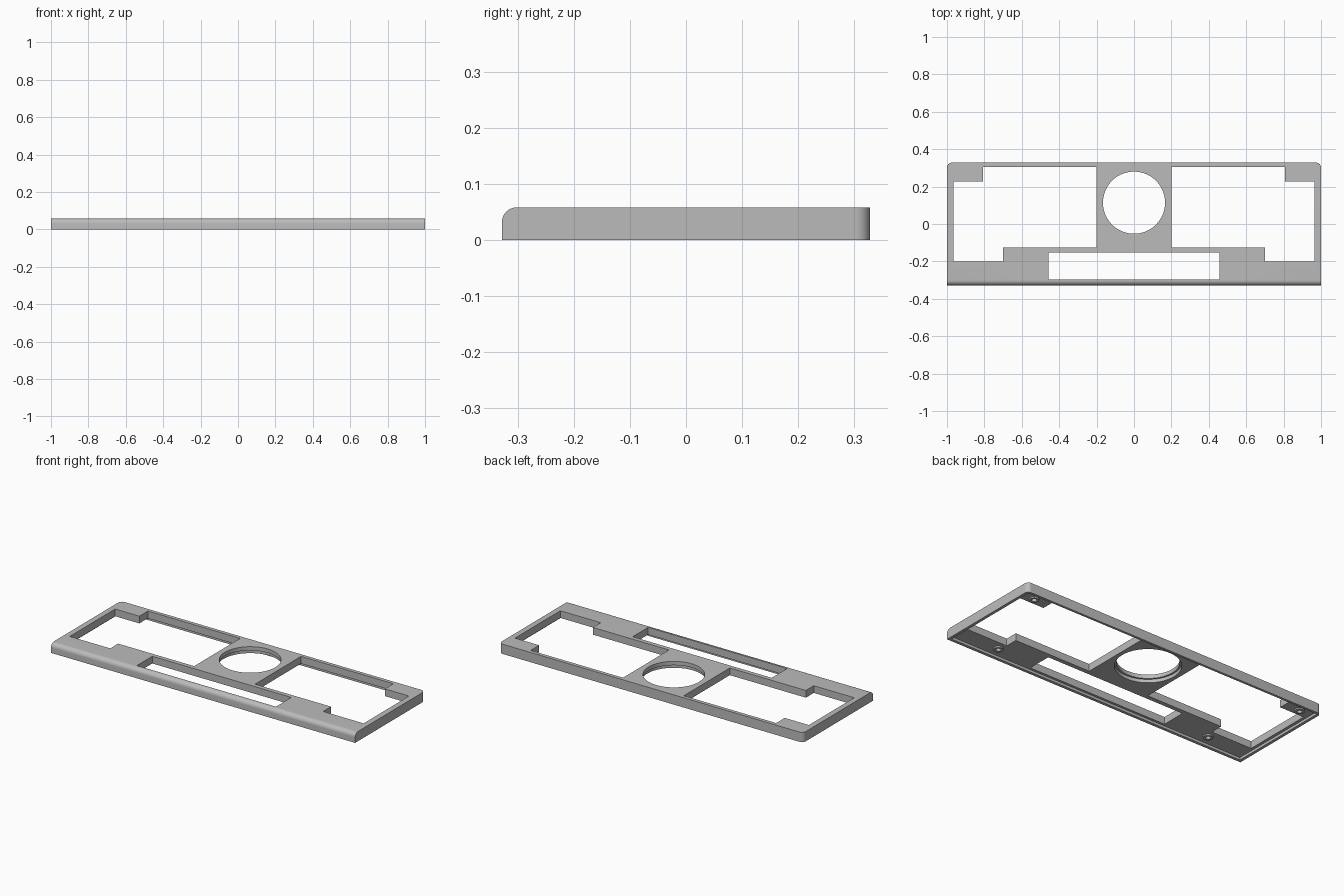
import bpy
import bmesh
from mathutils import Matrix

cube = bpy.data.objects.get("Cube")
if cube:
    bpy.data.objects.remove(cube, do_unlink=True)

W, D, H = 1.0, 0.328, 0.058     # half width, half depth, height
RECESS = 0.015                  # depth of the hollow underside
FILLET = 0.026

grey = bpy.data.materials.new("satin grey")
grey.use_nodes = True
grey.diffuse_color = (0.5, 0.5, 0.5, 1)
grey.node_tree.nodes["Principled BSDF"].inputs["Base Color"].default_value = (0.5, 0.5, 0.5, 1)


def add_object(name, bm):
    mesh = bpy.data.meshes.new(name)
    bm.to_mesh(mesh)
    bm.free()
    mesh.materials.append(grey)
    obj = bpy.data.objects.new(name, mesh)
    bpy.context.collection.objects.link(obj)
    return obj


def box(x0, x1, y0, y1, z0, z1):
    bm = bmesh.new()
    bmesh.ops.create_cube(bm, size=1)
    for v in bm.verts:
        v.co.x = x1 if v.co.x > 0 else x0
        v.co.y = y1 if v.co.y > 0 else y0
        v.co.z = z1 if v.co.z > 0 else z0
    return bm


def cylinder(x, y, z0, z1, r, sides):
    bm = bmesh.new()
    bmesh.ops.create_cone(bm, cap_ends=True, segments=sides, radius1=r, radius2=r,
                          depth=z1 - z0, matrix=Matrix.Translation((x, y, (z0 + z1) / 2)))
    return bm


def combine(target, bm, operation):
    tool = add_object("tool", bm)
    tool.hide_render = True
    mod = target.modifiers.new(operation, "BOOLEAN")
    mod.operation, mod.solver, mod.object = operation, "EXACT", tool
    bpy.context.view_layer.objects.active = target
    bpy.ops.object.modifier_apply(modifier=mod.name)
    bpy.data.objects.remove(tool, do_unlink=True)


def cut(bm):
    combine(frame, bm, "DIFFERENCE")


# Plate: rounded back corners and a rounded upper front edge
plate = box(-W, W, -D, D, 0, H)
rounded = []
for e in plate.edges:
    a, b = (v.co for v in e.verts)
    back_corner = a.y > 0 and b.y > 0 and abs(a.z - b.z) > H / 2
    front_top = a.y < 0 and b.y < 0 and a.z > 0 and b.z > 0
    if back_corner or front_top:
        rounded.append(e)
bmesh.ops.bevel(plate, geom=rounded, offset=FILLET, offset_type="OFFSET",
                segments=8, profile=0.5, affect="EDGES")
frame = add_object("panel_frame", plate)

# Hollow underside, leaving a thin rim
cut(box(-0.983, 0.983, -0.311, 0.314, -0.1, RECESS))

# Screw bosses with blind holes
for s in (-1, 1):
    for x, y in ((0.715, -0.25), (0.905, 0.267)):
        combine(frame, cylinder(s * x, y, 0.007, RECESS + 0.01, 0.027, 24), "UNION")
        cut(cylinder(s * x, y, -0.1, 0.04, 0.014, 24))

# Stepped side windows
for s in (-1, 1):
    for x0, x1, y0, y1 in ((0.2, 0.807, -0.126, 0.306), (0.7, 0.966, -0.2, 0.226)):
        lo, hi = sorted((s * x0, s * x1))
        cut(box(lo, hi, y0, y1, -0.1, 0.2))

# Front slot
cut(box(-0.457, 0.457, -0.297, -0.152, -0.1, 0.2))

# Round opening with a wider step underneath
cut(cylinder(0, 0.114, -0.1, 0.2, 0.166, 96))
cut(cylinder(0, 0.114, -0.1, 0.035, 0.176, 96))

# Smooth shading on curved faces only
bpy.ops.object.select_all(action="DESELECT")
frame.select_set(True)
bpy.context.view_layer.objects.active = frame
bpy.ops.object.shade_smooth_by_angle(angle=0.52)
